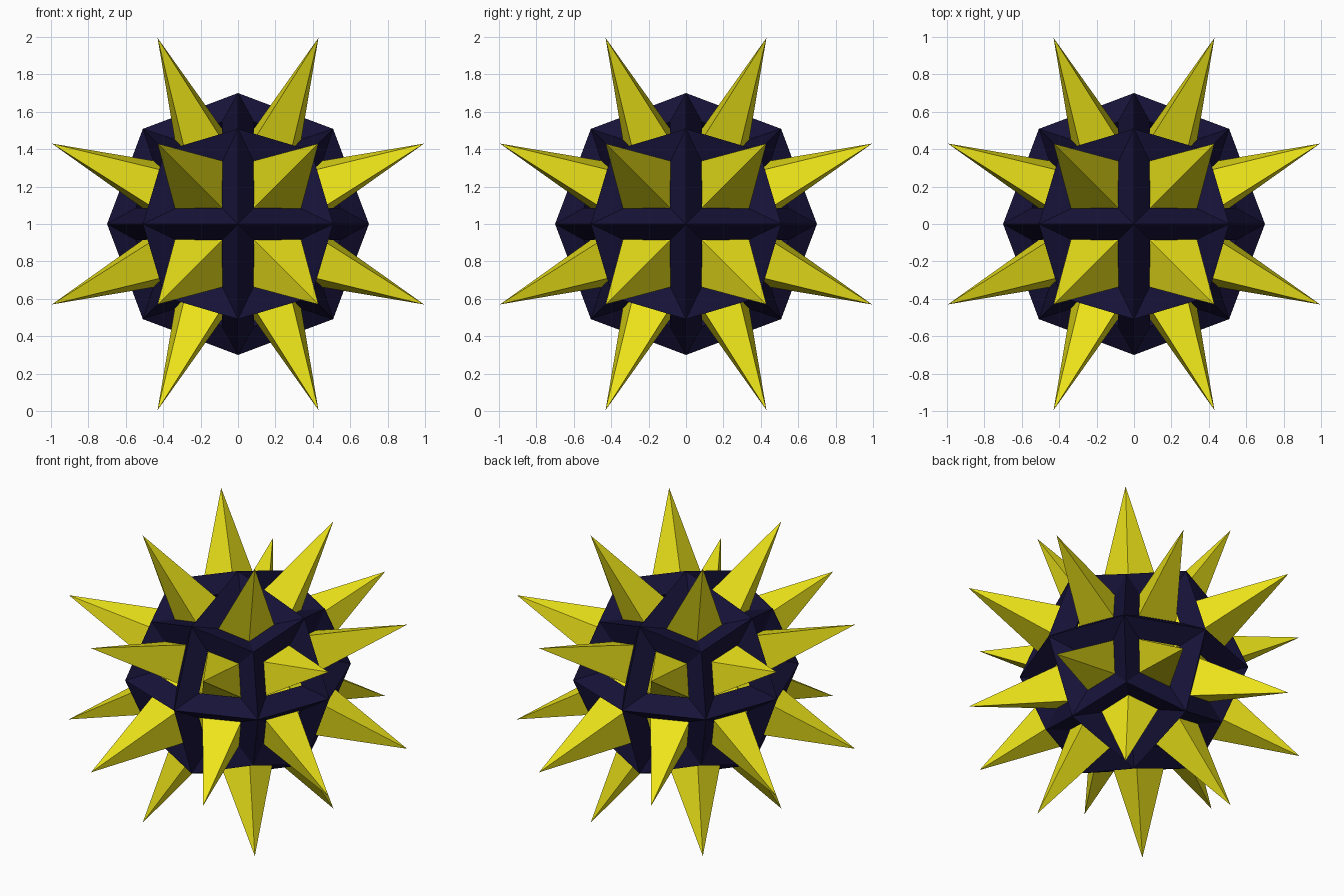
import bpy, bmesh
from itertools import product
from mathutils import Vector

if "Cube" in bpy.data.objects:
    bpy.data.objects.remove(bpy.data.objects["Cube"])


def material(name, rgb):
    m = bpy.data.materials.new(name)
    m.diffuse_color = (*rgb, 1)
    m.use_nodes = True
    m.node_tree.nodes["Principled BSDF"].inputs["Base Color"].default_value = m.diffuse_color
    return m


def kites(a, b, c):
    """24 kites: axis corner, edge corner, cube corner, edge corner."""
    for i in range(3):
        j, k = (i + 1) % 3, (i + 2) % 3
        for signs in product((1, -1), repeat=3):
            def point(p, q, r):
                v = Vector()
                v[i], v[j], v[k] = p * signs[i], q * signs[j], r * signs[k]
                return v
            yield [point(a, 0, 0), point(b, b, 0), point(c, c, c), point(b, 0, b)], point


def make_object(name, faces, mat):
    bm = bmesh.new()
    for f in faces:
        bm.faces.new([bm.verts.new(p) for p in f])
    bmesh.ops.remove_doubles(bm, verts=bm.verts[:], dist=0.0001)
    bmesh.ops.recalc_face_normals(bm, faces=bm.faces[:])
    mesh = bpy.data.meshes.new(name)
    bm.to_mesh(mesh)
    bm.free()
    mesh.materials.append(mat)
    ob = bpy.data.objects.new(name, mesh)
    ob.location.z = 1
    bpy.context.collection.objects.link(ob)
    return ob


# Dark lattice ball with diamond-section bars
cage = make_object("lattice_cage", [k for k, _ in kites(0.61, 0.445, 0.34)],
                   material("dark_navy", (0.008, 0.006, 0.04)))
wire = cage.modifiers.new("bars", 'WIREFRAME')
wire.thickness = 0.18
wire.offset = 0
wire.use_even_offset = True

# Yellow core, every kite drawn out to a long four-sided spike
spike_faces = []
for kite, point in kites(0.39, 0.315, 0.25):
    tip = point(0.995, 0.43, 0.43)
    spike_faces += [[kite[n], kite[(n + 1) % 4], tip] for n in range(4)]
make_object("spiked_core", spike_faces, material("yellow", (0.85, 0.78, 0.01)))
